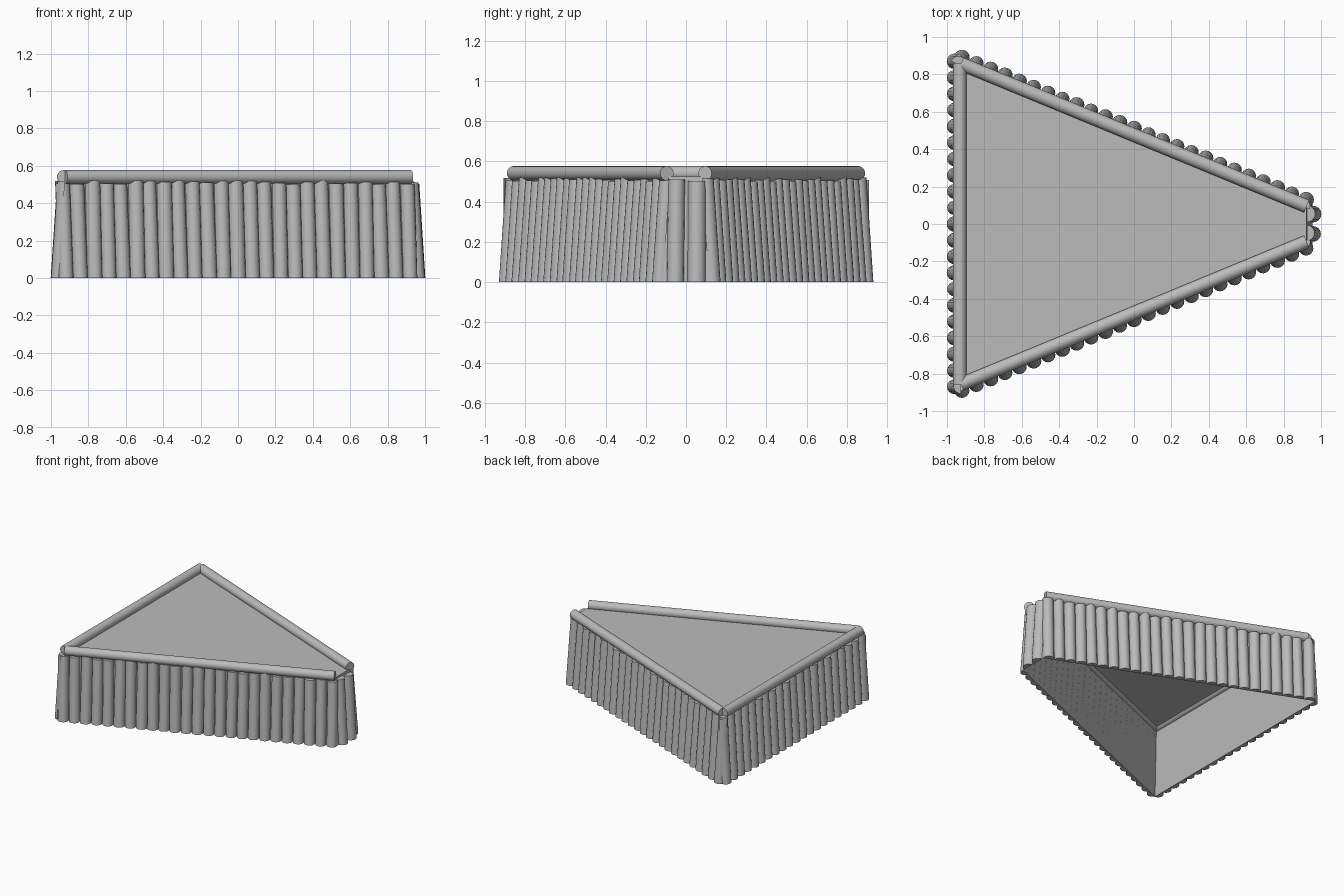
import bpy, bmesh, math, random
from mathutils import Vector

if "Cube" in bpy.data.objects:
    bpy.data.objects.remove(bpy.data.objects["Cube"])

random.seed(4)
grey = bpy.data.materials.new("stone_grey")
grey.diffuse_color = (0.5, 0.5, 0.5, 1)
grey.use_nodes = True
grey.node_tree.nodes["Principled BSDF"].inputs["Base Color"].default_value = grey.diffuse_color

DECK_Z, RAIL_Z, RAIL_R = 0.525, 0.541, 0.036
# wall corners at the ground and at the deck, counter-clockwise from above
BASE = [Vector(p) for p in ((-0.96, -0.906, 0), (0.955, -0.116, 0),
                            (0.955, 0.116, 0), (-0.96, 0.906, 0))]
TOP = [Vector(p) for p in ((-0.925, -0.849, DECK_Z), (0.922, -0.087, DECK_Z),
                           (0.922, 0.087, DECK_Z), (-0.925, 0.849, DECK_Z))]


def finish(name, bm, smooth=True):
    mesh = bpy.data.meshes.new(name)
    bm.to_mesh(mesh)
    bm.free()
    mesh.materials.append(grey)
    obj = bpy.data.objects.new(name, mesh)
    bpy.context.collection.objects.link(obj)
    if smooth:
        bpy.ops.object.select_all(action='DESELECT')
        obj.select_set(True)
        bpy.context.view_layer.objects.active = obj
        bpy.ops.object.shade_smooth_by_angle(angle=math.radians(40))
    return obj


def half_log(bm, foot, head, along, out, r, steps=8):
    """Half-round log whose flat back lies on the wall."""
    rings = []
    for c in (foot, head):
        rings.append([bm.verts.new(c + along * (r * math.cos(math.pi * i / steps))
                                   + out * (r * math.sin(math.pi * i / steps)))
                      for i in range(steps + 1)])
    lo, hi = rings
    for i in range(steps):
        bm.faces.new((lo[i + 1], lo[i], hi[i], hi[i + 1]))
    bm.faces.new(lo)
    bm.faces.new(hi[::-1])


def palisade(name, first, last, count, r, lean):
    """Row of logs leaning inward, with slightly uneven tops."""
    bm = bmesh.new()
    first, last = Vector(first), Vector(last)
    along = (last - first).normalized()
    out = Vector((along.y, -along.x, 0))
    for i in range(count):
        foot = first.lerp(last, i / (count - 1))
        h = random.uniform(0.5, 0.523)
        head = foot - out * (lean * h / DECK_Z) + Vector((0, 0, h))
        head += along * random.uniform(-0.006, 0.006)
        half_log(bm, foot, head, along, out, r * random.uniform(0.97, 1.05))
    bmesh.ops.recalc_face_normals(bm, faces=bm.faces)
    finish(name, bm)


def rail(name, a, b, sides=20):
    """Round beam between two points."""
    a, b = Vector(a), Vector(b)
    bm = bmesh.new()
    bmesh.ops.create_cone(bm, cap_ends=True, segments=sides, radius1=RAIL_R,
                          radius2=RAIL_R, depth=(b - a).length)
    rot = (b - a).to_track_quat('Z', 'Y').to_matrix()
    bmesh.ops.rotate(bm, matrix=rot, verts=bm.verts)
    bmesh.ops.translate(bm, vec=(a + b) / 2, verts=bm.verts)
    finish(name, bm)


# tapered shell with a deck on top, open underneath
bm = bmesh.new()
lo = [bm.verts.new(p) for p in BASE]
hi = [bm.verts.new(p) for p in TOP]
for i in range(4):
    j = (i + 1) % 4
    bm.faces.new((lo[i], lo[j], hi[j], hi[i]))
bm.faces.new(hi)
finish("deck_shell", bm, smooth=False)

# log walls
palisade("front_logs", (-0.92, -0.89, 0), (0.92, -0.13, 0), 25, 0.04, 0.04)
palisade("rear_logs", (0.92, 0.13, 0), (-0.92, 0.89, 0), 25, 0.04, 0.04)
palisade("left_logs", (-0.96, 0.87, 0), (-0.96, -0.87, 0), 21, 0.04, 0.035)
palisade("end_logs", (0.957, -0.053, 0), (0.957, 0.053, 0), 2, 0.043, 0.034)

# beams around the deck
rail("front_rail", (-0.925, -0.857, RAIL_Z), (0.923, -0.095, RAIL_Z))
rail("rear_rail", (-0.925, 0.857, RAIL_Z), (0.923, 0.095, RAIL_Z))
rail("left_rail", (-0.932, -0.86, RAIL_Z), (-0.932, 0.86, RAIL_Z))
